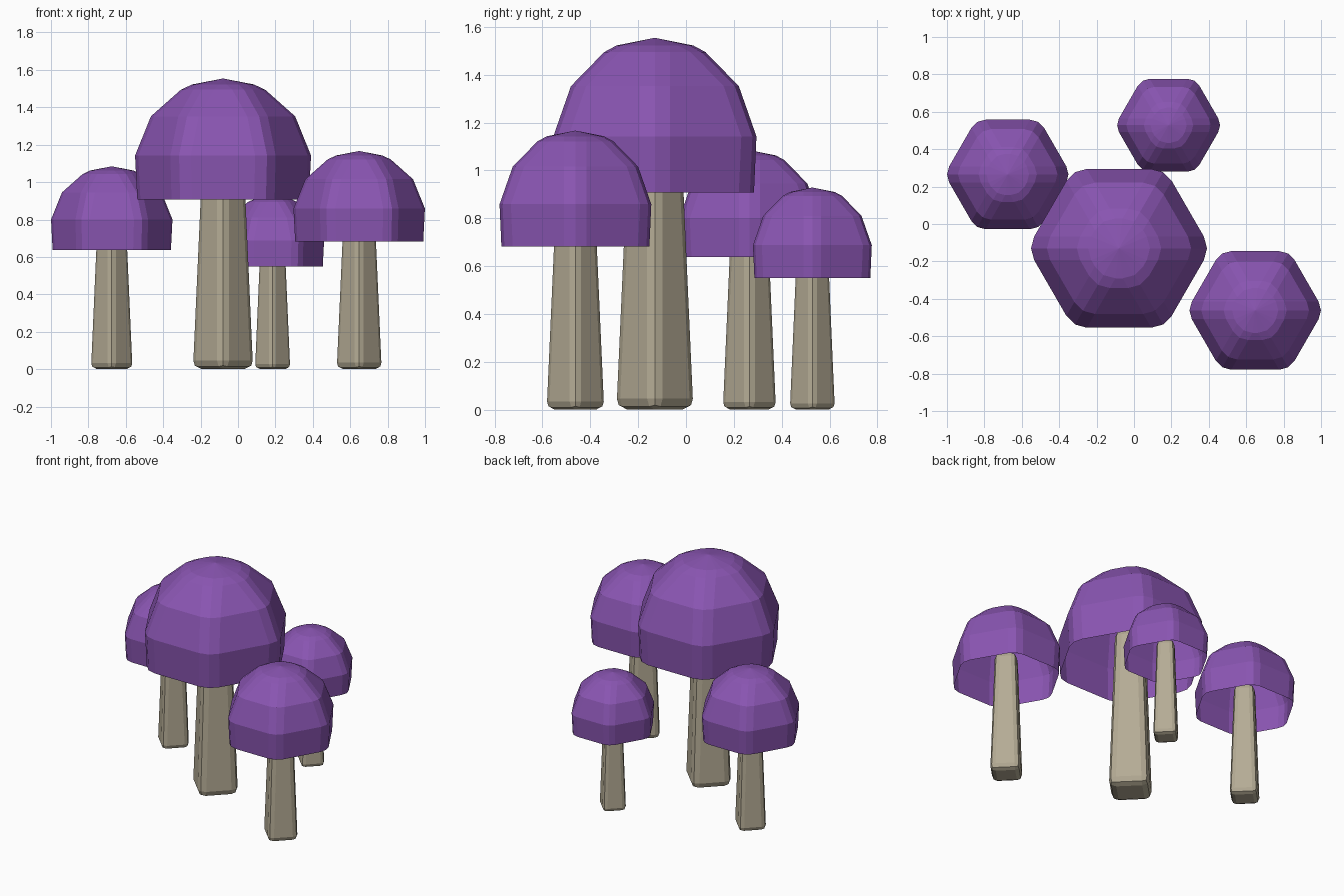
import bpy, bmesh, math
from mathutils import Vector, Matrix

cube = bpy.data.objects.get("Cube")
if cube:
    bpy.data.objects.remove(cube, do_unlink=True)


def make_material(name, color):
    mat = bpy.data.materials.new(name)
    mat.use_nodes = True
    mat.diffuse_color = color
    mat.node_tree.nodes["Principled BSDF"].inputs["Base Color"].default_value = color
    return mat


purple = make_material("cap_purple", (0.25, 0.09, 0.44, 1))
beige = make_material("stem_beige", (0.46, 0.41, 0.30, 1))


def finish(bm, name, mat, location):
    bmesh.ops.recalc_face_normals(bm, faces=bm.faces)
    mesh = bpy.data.meshes.new(name)
    bm.to_mesh(mesh)
    bm.free()
    mesh.materials.append(mat)
    obj = bpy.data.objects.new(name, mesh)
    obj.location = location
    bpy.context.collection.objects.link(obj)


def rounded_hexagon(radius, cut):
    """Hexagon outline whose corners are rounded in two segments."""
    corners = [Vector((math.cos(i * math.pi / 3), math.sin(i * math.pi / 3))) * radius
               for i in range(6)]
    points = []
    for i, c in enumerate(corners):
        before = (corners[i - 1] - c).normalized() * cut
        after = (corners[(i + 1) % 6] - c).normalized() * cut
        points += [c + before, c - c.normalized() * cut * 0.268, c + after]
    return points


# Cap profile from rim to crown: radius, height
CAP_PROFILE = [(0.478, 0), (0.49, 0.235), (0.405, 0.445), (0.245, 0.587), (0.185, 0.615)]
CROWN = 0.647


def make_cap(name, x, y, rim, size):
    # Open hollow shell
    bm = bmesh.new()
    rings = [[bm.verts.new((p.x * size, p.y * size, z * size))
              for p in rounded_hexagon(r, 0.073)] for r, z in CAP_PROFILE]
    top = bm.verts.new((0, 0, CROWN * size))
    n = len(rings[0])
    for low, high in zip(rings, rings[1:]):
        for i in range(n):
            j = (i + 1) % n
            bm.faces.new((low[i], low[j], high[j], high[i]))
    for i in range(n):
        bm.faces.new((rings[-1][i], rings[-1][(i + 1) % n], top))
    finish(bm, name, purple, (x, y, rim))


def make_stem(name, x, y, rim, size):
    # Tapered, bevelled square post turned corner-forward
    height = rim + 0.225 * size
    bm = bmesh.new()
    bmesh.ops.create_cube(bm, size=1)
    for v in bm.verts:
        width = size * (0.254 if v.co.z < 0 else 0.182)
        v.co = Vector((v.co.x * width, v.co.y * width, (v.co.z + 0.5) * height))
    bmesh.ops.bevel(bm, geom=bm.edges[:], offset=0.046 * size, segments=2,
                    profile=0.5, affect='EDGES')
    bmesh.ops.rotate(bm, verts=bm.verts, matrix=Matrix.Rotation(math.pi / 4, 3, 'Z'))
    finish(bm, name, beige, (x, y, 0))


# Mushrooms: label, x, y, rim height, size
MUSHROOMS = [
    ("large", -0.08, -0.13, 0.907, 1.0),
    ("right", -0.675, 0.265, 0.638, 0.69),
    ("left", 0.648, -0.462, 0.683, 0.747),
    ("small", 0.185, 0.528, 0.55, 0.585),
]
for label, x, y, rim, size in MUSHROOMS:
    make_stem(label + "_mushroom_stem", x, y, rim, size)
    make_cap(label + "_mushroom_cap", x, y, rim, size)
